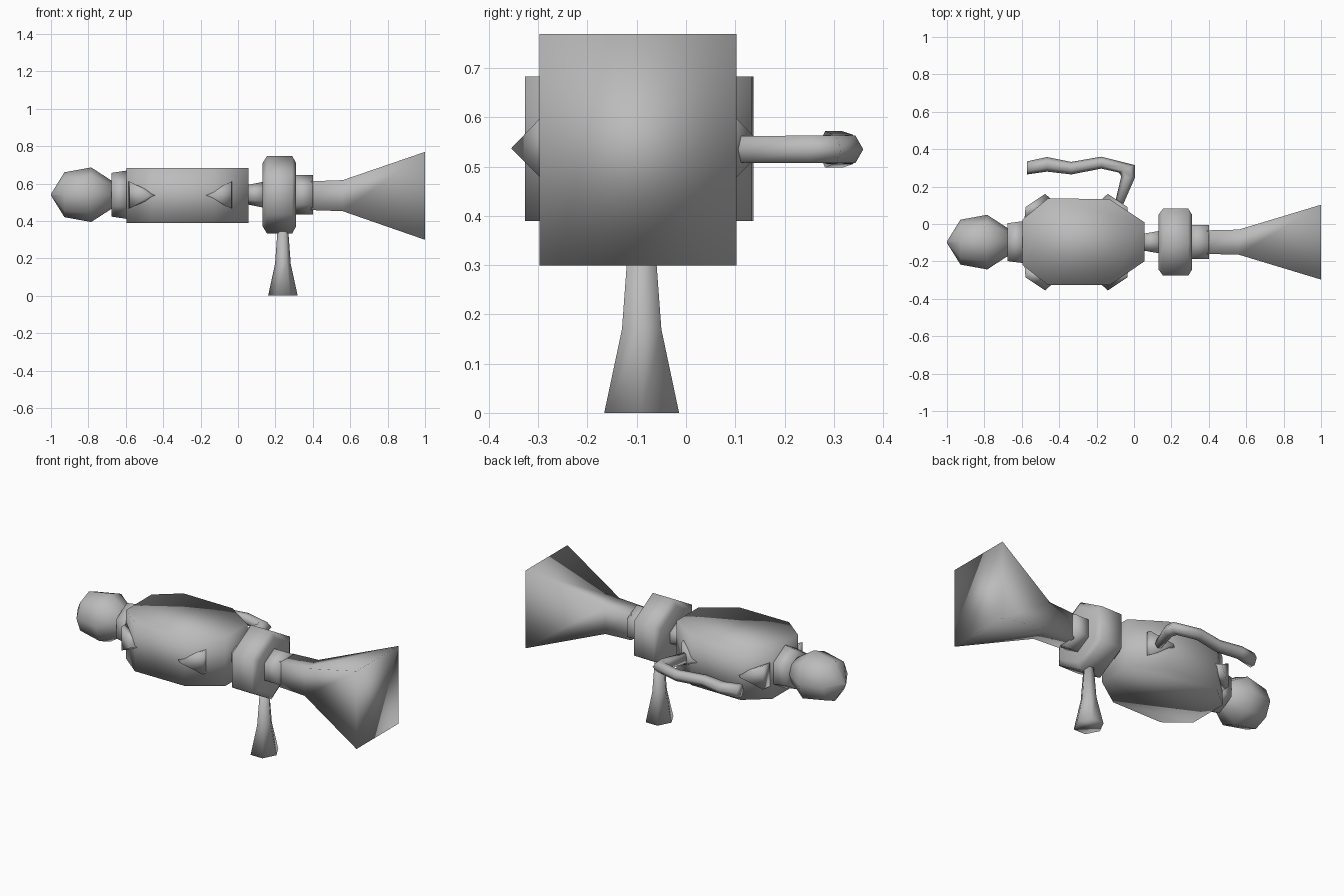
import bpy, bmesh, math
from mathutils import Vector

if "Cube" in bpy.data.objects:
    bpy.data.objects.remove(bpy.data.objects["Cube"])

CY, CZ = -0.097, 0.54          # long axis of the device

metal = bpy.data.materials.new("grey_metal")
metal.diffuse_color = (0.5, 0.5, 0.5, 1)
metal.use_nodes = True
metal.node_tree.nodes["Principled BSDF"].inputs["Base Color"].default_value = metal.diffuse_color


def finish(name, bm):
    bmesh.ops.recalc_face_normals(bm, faces=bm.faces)
    me = bpy.data.meshes.new(name)
    bm.to_mesh(me)
    bm.free()
    me.materials.append(metal)
    me.polygons.foreach_set("use_smooth", [True] * len(me.polygons))
    ob = bpy.data.objects.new(name, me)
    bpy.context.collection.objects.link(ob)
    return ob


def loft(name, rings):
    """Skin equal rings of points and cap both ends."""
    bm = bmesh.new()
    rows = [[bm.verts.new(p) for p in r] for r in rings]
    n = len(rows[0])
    for a, b in zip(rows, rows[1:]):
        for i in range(n):
            j = (i + 1) % n
            bm.faces.new((a[i], a[j], b[j], b[i]))
    bm.faces.new(rows[0])
    bm.faces.new(rows[-1])
    return finish(name, bm)


def lathe_x(name, profile, sides=6):
    """Profile of (x, radius) around the long axis, corner pointing up."""
    rings = []
    for x, r in profile:
        rings.append([(x, CY + r * math.sin(2 * math.pi * i / sides),
                       CZ + r * math.cos(2 * math.pi * i / sides)) for i in range(sides)])
    return loft(name, rings)


# Body: octagonal block
outline = [(-0.595, 0.025), (-0.46, 0.137), (-0.13, 0.133), (0.055, 0.01),
           (0.055, -0.20), (-0.13, -0.327), (-0.46, -0.327), (-0.595, -0.22)]
loft("body", [[(x, y, z) for x, y in outline] for z in (0.39, 0.683)])

# Rear collar and knob
lathe_x("rear_collar", [(-0.675, 0.117), (-0.59, 0.13)])
lathe_x("rear_knob", [(-1.0, 0.004), (-0.928, 0.12), (-0.785, 0.146), (-0.66, 0.065)], 8)

# Neck, large hexagonal ring and front collar
lathe_x("neck", [(0.04, 0.05), (0.14, 0.07)])
lathe_x("ring", [(0.132, 0.17), (0.155, 0.207), (0.29, 0.207), (0.31, 0.17)])
lathe_x("front_collar", [(0.29, 0.105), (0.40, 0.105)])

# Square barrel flaring into the mouth: x, half width, half height, centre height
flare = [(0.39, 0.063, 0.077, 0.535), (0.56, 0.067, 0.083, 0.535), (1.0, 0.2, 0.235, 0.534)]
loft("barrel", [[(x, CY + sy * w, c + sz * h) for sy, sz in ((1, 1), (1, -1), (-1, -1), (-1, 1))]
                for x, w, h, c in flare])

# Hand grip: height, half size in x, half size in y
grip = [(0, 0.079, 0.076), (0.17, 0.042, 0.04), (0.36, 0.028, 0.026)]
loft("grip", [[(0.24 + rx * math.cos(math.pi * i / 3),
                -0.09 + ry / 0.866 * math.sin(math.pi * i / 3), z) for i in range(6)]
              for z, rx, ry in grip])

# Four pointed studs on the slanted corners of the body
stud = [(-0.035, -0.285, 0.467), (-0.035, -0.285, 0.61), (-0.14, -0.355, 0.537),
        (-0.03, -0.225, 0.467), (-0.03, -0.225, 0.61), (-0.19, -0.31, 0.537)]
for mx, xn in ((False, "front"), (True, "rear")):
    for my, yn in ((False, "near"), (True, "far")):
        bm = bmesh.new()
        for x, y, z in stud:
            bm.verts.new((-0.615 - x if mx else x, 2 * CY - y if my else y, z))
        bmesh.ops.convex_hull(bm, input=bm.verts)
        finish(f"stud_{xn}_{yn}", bm)

# Bent side lever: two edges of the path in plan, then half thickness
lever = [((-0.105, 0.10), (-0.06, 0.10), 0.027), ((-0.068, 0.255), (0.006, 0.25), 0.028),
         ((-0.08, 0.275), (0.004, 0.315), 0.028), ((-0.175, 0.296), (-0.175, 0.36), 0.028),
         ((-0.335, 0.265), (-0.335, 0.332), 0.029), ((-0.465, 0.28), (-0.465, 0.358), 0.03),
         ((-0.572, 0.265), (-0.572, 0.335), 0.037)]
rings = []
for a, b, h in lever:
    a, b = Vector((*a, 0.535)), Vector((*b, 0.535))
    mid, half = (a + b) / 2, (b - a) / 2
    rings.append([mid + half * math.cos(math.pi * i / 3)
                  + Vector((0, 0, h / 0.866 * math.sin(math.pi * i / 3))) for i in range(6)])
loft("lever", rings)
